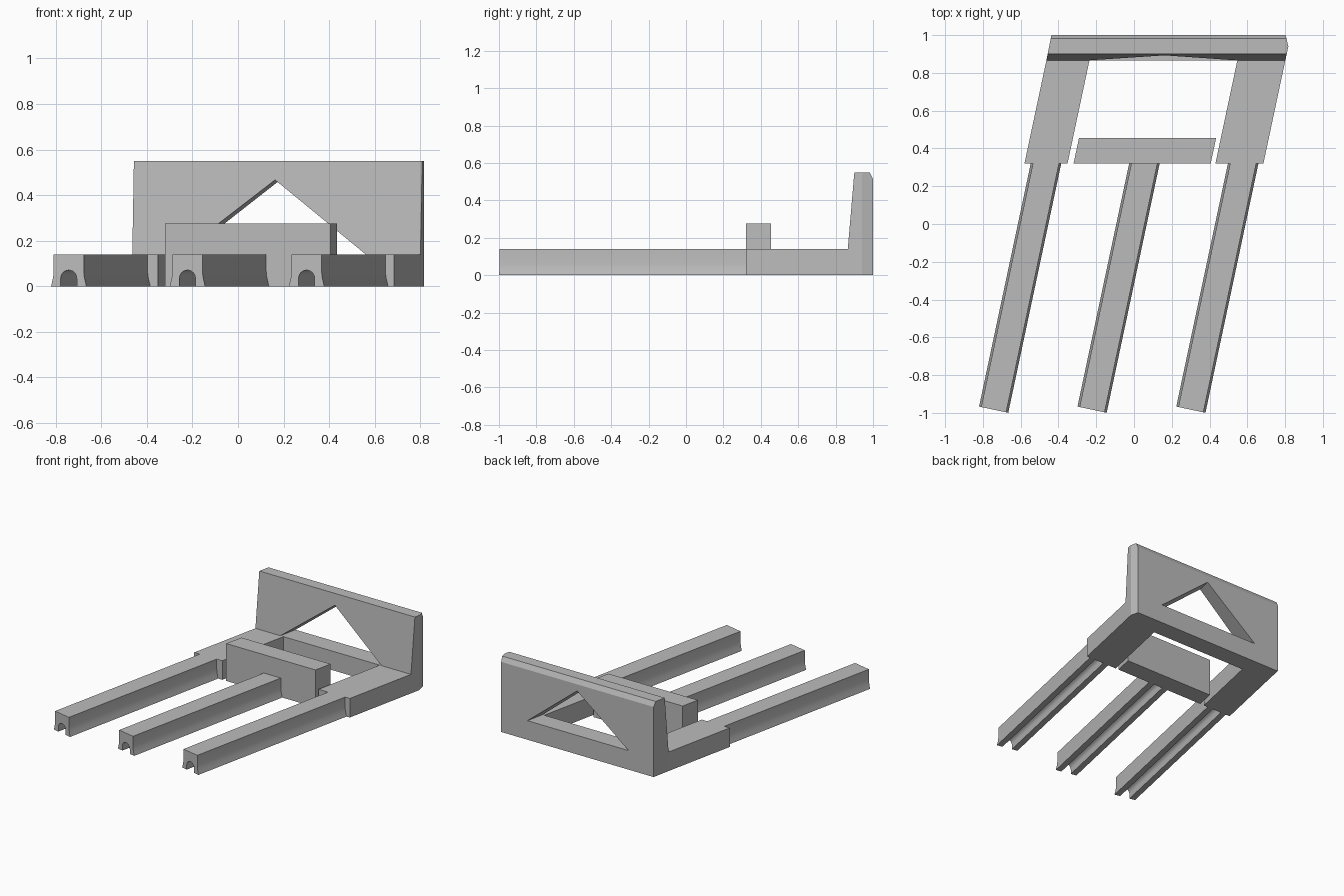
import bpy, bmesh, math
from mathutils import Vector

if "Cube" in bpy.data.objects:
    bpy.data.objects.remove(bpy.data.objects["Cube"], do_unlink=True)

ANGLE = math.radians(12)
SLOPE = math.tan(ANGLE)      # sideways drift of every part per unit of depth
BASE_H = 0.14
PANEL_FRONT = 0.865
ARM_FRONT = 0.32

grey = bpy.data.materials.new("plain grey")
grey.use_nodes = True
grey.diffuse_color = (0.5, 0.5, 0.5, 1)
grey.node_tree.nodes["Principled BSDF"].inputs["Base Color"].default_value = (0.5, 0.5, 0.5, 1)


def prism(name, points, sweep, cuts=()):
    """Sweep a closed outline along a vector, then trim with (point, normal) planes."""
    bm = bmesh.new()
    face = bm.faces.new([bm.verts.new(p) for p in points])
    ext = bmesh.ops.extrude_face_region(bm, geom=[face])
    moved = [g for g in ext["geom"] if isinstance(g, bmesh.types.BMVert)]
    bmesh.ops.translate(bm, verts=moved, vec=sweep)
    for co, no in cuts:
        geom = bm.verts[:] + bm.edges[:] + bm.faces[:]
        res = bmesh.ops.bisect_plane(bm, geom=geom, plane_co=co, plane_no=no, clear_outer=True)
        edges = [g for g in res["geom_cut"] if isinstance(g, bmesh.types.BMEdge)]
        bmesh.ops.contextual_create(bm, geom=edges)
    bmesh.ops.recalc_face_normals(bm, faces=bm.faces[:])
    mesh = bpy.data.meshes.new(name)
    bm.to_mesh(mesh)
    bm.free()
    mesh.materials.append(grey)
    obj = bpy.data.objects.new(name, mesh)
    bpy.context.collection.objects.link(obj)
    return obj


def slanted_block(name, x0, x1, y0, y1, height):
    """Block whose ends lean along the common slope; x0 and x1 are at its front."""
    d = (y1 - y0) * SLOPE
    outline = [(x0, y0, 0), (x1, y0, 0), (x1 + d, y1, 0), (x0 + d, y1, 0)]
    return prism(name, outline, (0, 0, height))


# Side arms and the separate cross block
slanted_block("right_arm", -0.58, -0.352, ARM_FRONT, PANEL_FRONT, BASE_H)
slanted_block("left_arm", 0.431, 0.685, ARM_FRONT, PANEL_FRONT, BASE_H)
slanted_block("cross_block", -0.32, 0.406, ARM_FRONT, 0.455, 0.275)

# Back panel: sloping front face, chamfered top rear edge, angled left end
panel = prism(
    "back_panel",
    [(-0.464, PANEL_FRONT, 0), (0.801, PANEL_FRONT, 0), (0.817, 0.94, 0),
     (0.803, 1, 0), (-0.437, 1, 0)],
    (0, 0, 0.55),
    cuts=[((0, PANEL_FRONT, BASE_H), (0, -0.41, 0.035)),
          ((0, 1, 0.515), (0, 0.035, 0.018))])

# Triangular opening through the panel
depth = 0.3
cutter = prism(
    "opening_cutter",
    [(-0.275, 0.8, BASE_H), (0.547, 0.8, BASE_H), (0.143, 0.8, 0.467)],
    (depth * SLOPE, depth, 0))
cutter.hide_render = True
cutter.hide_viewport = True
opening = panel.modifiers.new("opening", "BOOLEAN")
opening.operation = "DIFFERENCE"
opening.solver = "EXACT"
opening.object = cutter

# Rail section: flared foot outside, arched groove underneath
side = [(0.079, 0), (0.075, 0.018), (0.07, 0.04), (0.0675, 0.065), (0.0675, BASE_H)]
groove_r, groove_spring = 0.036, 0.035
arch = [(groove_r * math.cos(t), groove_spring + groove_r * math.sin(t))
        for t in (math.pi * i / 12 for i in range(13))]
section = (side + [(-x, z) for x, z in reversed(side)]
           + [(-groove_r, 0)] + arch[::-1] + [(groove_r, 0)])

across = Vector((math.cos(ANGLE), -math.sin(ANGLE), 0))
along = Vector((math.sin(ANGLE), math.cos(ANGLE), 0))
rails = []
for name, x in (("right_rail", -0.743), ("middle_rail", -0.222), ("left_rail", 0.301)):
    start = Vector((x, -0.983, 0))
    outline = [start + across * u + Vector((0, 0, z)) for u, z in section]
    rails.append(prism(name, outline, along * 1.5,
                       cuts=[((0, ARM_FRONT, 0), (0, 1, 0))]))

# Smooth the curved rail sides, keep the edges crisp
bpy.ops.object.select_all(action="DESELECT")
for rail in rails:
    rail.select_set(True)
bpy.context.view_layer.objects.active = rails[0]
bpy.ops.object.shade_smooth_by_angle(angle=math.radians(30))
